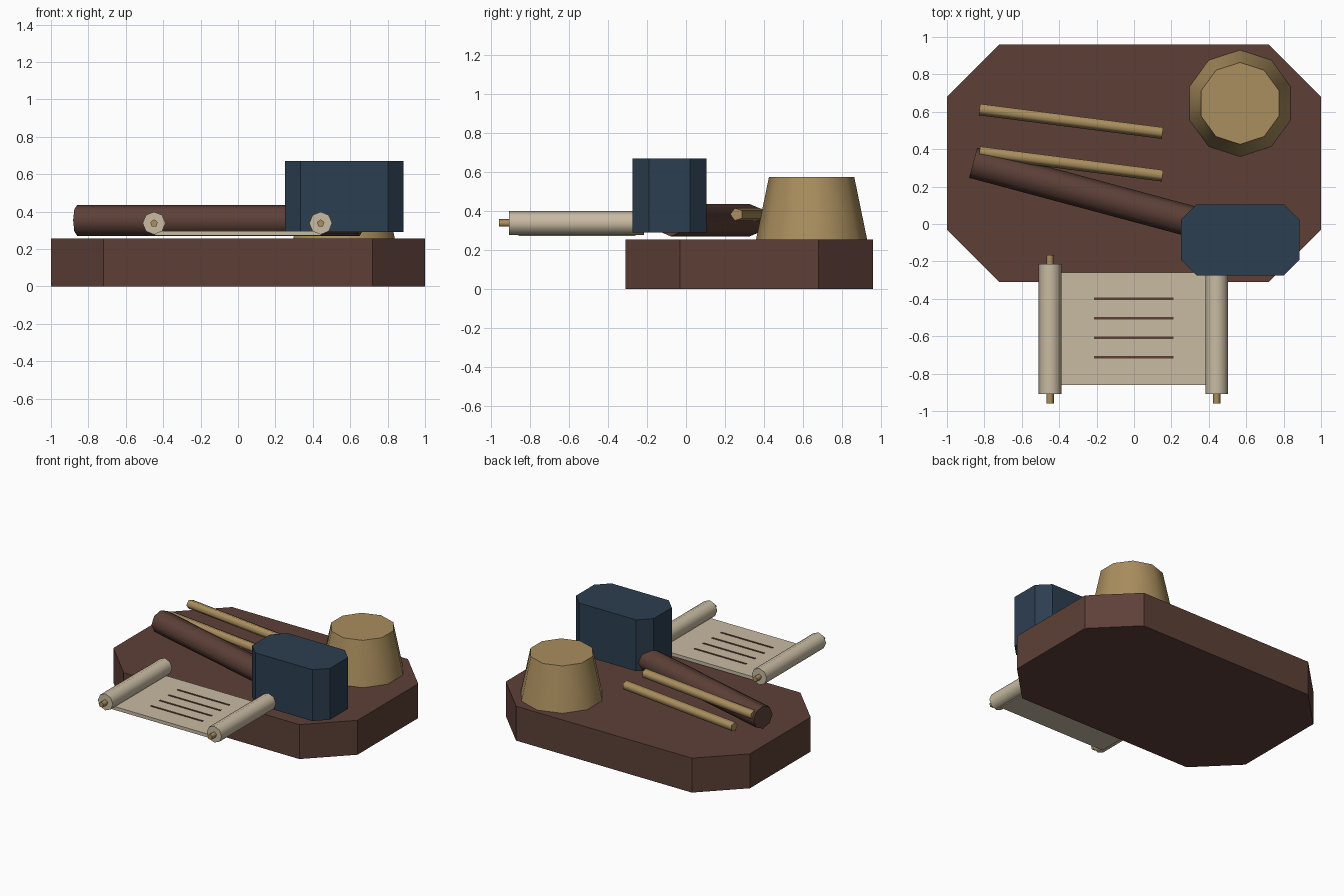
import bpy, bmesh
from math import radians, atan2, hypot, pi

cube = bpy.data.objects.get("Cube")
if cube:
    bpy.data.objects.remove(cube, do_unlink=True)


def material(name, hex_code):
    channels = [int(hex_code[i:i + 2], 16) / 255 for i in (0, 2, 4)]
    col = [c / 12.92 if c <= 0.04045 else ((c + 0.055) / 1.055) ** 2.4 for c in channels]
    mat = bpy.data.materials.new(name)
    mat.use_nodes = True
    mat.diffuse_color = (*col, 1)
    mat.node_tree.nodes["Principled BSDF"].inputs["Base Color"].default_value = (*col, 1)
    return mat


brown = material("dark_brown", "5D4037")
navy = material("navy_blue", "2C3E50")
gold = material("tan_gold", "AA8E5E")
paper = material("parchment", "C8BBA2")


def finish(name, bm, mat, location, rotation=(0, 0, 0)):
    bmesh.ops.recalc_face_normals(bm, faces=bm.faces)
    mesh = bpy.data.meshes.new(name)
    bm.to_mesh(mesh)
    bm.free()
    mesh.materials.append(mat)
    obj = bpy.data.objects.new(name, mesh)
    obj.location = location
    obj.rotation_euler = rotation
    bpy.context.scene.collection.objects.link(obj)
    return obj


def round_part(name, sides, r1, r2, length, mat, location, rotation=(0, 0, 0)):
    """Tapered cylinder with smooth sides and crisp flat caps."""
    bm = bmesh.new()
    bmesh.ops.create_cone(bm, cap_ends=True, segments=sides,
                          radius1=r1, radius2=r2, depth=length)
    for f in bm.faces:
        f.smooth = abs(f.normal.z) < 0.9
    for e in bm.edges:
        e.smooth = all(f.smooth for f in e.link_faces)
    return finish(name, bm, mat, location, rotation)


def block(name, x0, x1, y0, y1, z0, z1, mat, cut=0):
    """Box whose four upright corners may be cut off."""
    bm = bmesh.new()
    bmesh.ops.create_cube(bm, size=1)
    bmesh.ops.scale(bm, vec=(x1 - x0, y1 - y0, z1 - z0), verts=bm.verts)
    if cut:
        upright = [e for e in bm.edges
                   if abs(e.verts[0].co.z - e.verts[1].co.z) > 0.01]
        bmesh.ops.bevel(bm, geom=upright, offset=cut, segments=1, affect='EDGES')
    return finish(name, bm, mat, ((x0 + x1) / 2, (y0 + y1) / 2, (z0 + z1) / 2))


def lying_rod(name, sides, radius, start, end, z, mat):
    dx, dy = end[0] - start[0], end[1] - start[1]
    mid = ((start[0] + end[0]) / 2, (start[1] + end[1]) / 2, z)
    return round_part(name, sides, radius, radius, hypot(dx, dy), mat, mid,
                      (0, pi / 2, atan2(dy, dx) + pi))


# Base slab and blue block
block("base_slab", -1, 1, -0.31, 0.96, 0, 0.255, brown, 0.28)
block("blue_block", 0.25, 0.886, -0.275, 0.105, 0.29, 0.67, navy, 0.084)

# Tapered cup
round_part("cup", 10, 0.285, 0.219, 0.32, gold, (0.567, 0.645, 0.415))

# Thick log and two thin sticks
lying_rod("log", 8, 0.083, (-0.86, 0.327), (0.65, -0.078), 0.353, brown)
for i, y in enumerate((0.615, 0.387)):
    lying_rod(f"stick_{i + 1}", 5, 0.034, (-0.826, y), (0.153, y - 0.126), 0.383, gold)

# Scroll: sheet, rollers with inner rods, written lines
block("scroll_sheet", -0.445, 0.445, -0.86, -0.26, 0.272, 0.297, paper)
for side, x in (("right", -0.449), ("left", 0.442)):
    along_y = (radians(90), 0, 0)
    round_part(f"scroll_roller_{side}", 8, 0.061, 0.061, 0.695, paper,
               (x, -0.5625, 0.338), along_y)
    round_part(f"scroll_rod_{side}", 5, 0.021, 0.021, 0.795, gold,
               (x, -0.5625, 0.337), along_y)
for i in range(4):
    y = -0.4 - i * 0.104
    block(f"scroll_line_{i + 1}", -0.215, 0.211, y - 0.007, y + 0.007, 0.295, 0.301, brown)
